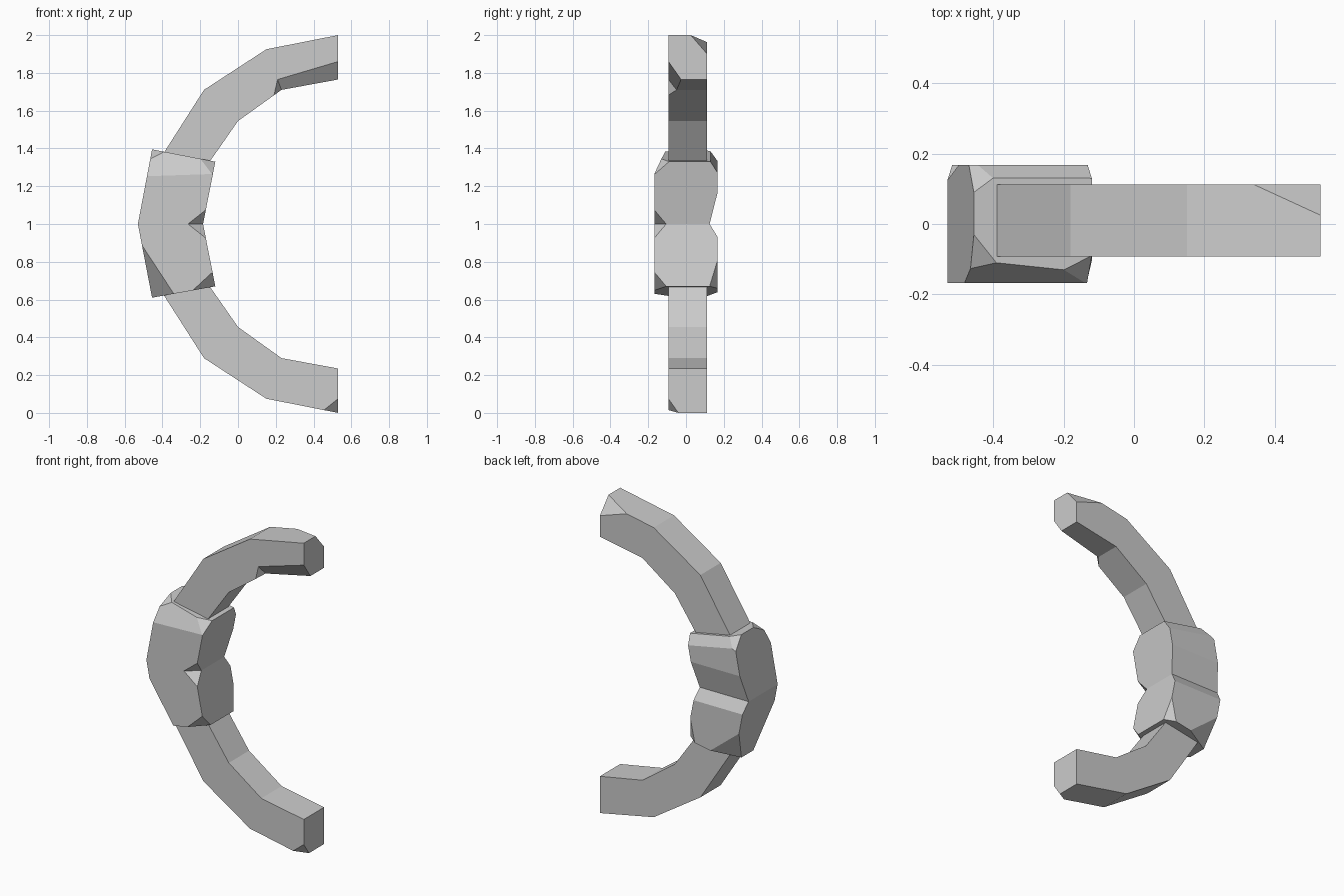
import bpy, bmesh
from mathutils import Vector

if "Cube" in bpy.data.objects:
    bpy.data.objects.remove(bpy.data.objects["Cube"])


def add_piece(bm, profile, y0, y1, cuts):
    """Convex prism from an xz profile, with corners sliced off by three-point planes."""
    p = bmesh.new()
    front = [p.verts.new((x, y0, z)) for x, z in profile]
    back = [p.verts.new((x, y1, z)) for x, z in profile]
    p.faces.new(front)
    p.faces.new(back[::-1])
    n = len(profile)
    for i in range(n):
        j = (i + 1) % n
        p.faces.new((front[i], back[i], back[j], front[j]))
    centre = sum((v.co for v in p.verts), Vector()) / (2 * n)
    for a, b, c in cuts:
        a, b, c = Vector(a), Vector(b), Vector(c)
        normal = (b - a).cross(c - a).normalized()
        if normal.dot(centre - a) > 0:
            normal = -normal
        bmesh.ops.bisect_plane(p, geom=p.verts[:] + p.edges[:] + p.faces[:], dist=0.0005,
                               plane_co=a, plane_no=normal, clear_outer=True)
        rim = [e for e in p.edges if e.is_boundary]
        if rim:
            bmesh.ops.holes_fill(p, edges=rim, sides=0)
    mesh = bpy.data.meshes.new("piece")
    p.to_mesh(mesh)
    p.free()
    bm.from_mesh(mesh)
    bpy.data.meshes.remove(mesh)


def finish(bm, name):
    """Weld the pieces, drop the inner walls and make the object."""
    bmesh.ops.remove_doubles(bm, verts=bm.verts[:], dist=0.002)
    inner = [f for f in bm.faces if all(len(e.link_faces) > 2 for e in f.edges)]
    bmesh.ops.delete(bm, geom=inner, context='FACES')
    bmesh.ops.dissolve_limit(bm, angle_limit=0.01, verts=bm.verts[:], edges=bm.edges[:])
    bmesh.ops.recalc_face_normals(bm, faces=bm.faces[:])
    mesh = bpy.data.meshes.new(name)
    bm.to_mesh(mesh)
    bm.free()
    bpy.context.collection.objects.link(bpy.data.objects.new(name, mesh))


# Curved arms: one outline, mirrored about z = 1, each with its own chipped edges
OUTER = [(-.41, 1.35), (-.18, 1.71), (.15, 1.925), (.53, 2.0)]
INNER = [(-.178, 1.29), (0, 1.545), (.23, 1.71), (.53, 1.765)]
F, B = -.093, .112
P, Q = (.2095, F, 1.765), (.23, -.05, 1.71)
upper_chips = {
    1: [(P, Q, (.19, F, 1.68))],
    2: [(P, Q, (.53, F, 1.86)),
        ((.53, .025, 2.0), (.34, B, 1.963), (.53, B, 1.90))],
}
lower_chips = {2: [((.455, F, .015), (.53, F, .075), (.53, -.04, 0))]}


def arm(name, flip, chips):
    bm = bmesh.new()
    for i in range(3):
        quad = [OUTER[i], OUTER[i + 1], INNER[i + 1], INNER[i]]
        if flip:
            quad = [(x, 2 - z) for x, z in quad]
        add_piece(bm, quad, F, B, chips.get(i, []))
    finish(bm, name)


arm("upper_arm", False, upper_chips)
arm("lower_arm", True, lower_chips)

# Grip: two chipped halves meeting at z = 1
G = .168
notch_a, notch_b = (-.265, -G, 1), (-.185, -.105, 1)
valley_a, valley_b = (-.53, .125, 1), (-.185, .125, 1)
bm = bmesh.new()
add_piece(bm, [(-.53, 1), (-.455, 1.395), (-.12, 1.33), (-.185, 1)], -G, G, [
    (notch_a, notch_b, (-.17, -G, 1.075)),
    (valley_a, valley_b, (-.15, G, 1.17)),
    ((-.13, -G, 1.265), (-.48, -G, 1.253), (-.39, -.11, 1.383)),
    ((-.40, .13, 1.385), (-.12, .13, 1.33), (-.13, G, 1.27)),
    ((-.455, -.03, 1.395), (-.39, -.11, 1.383), (-.465, -.135, 1.34)),
    ((-.455, .09, 1.395), (-.40, .13, 1.385), (-.47, G, 1.32)),
    ((-.16, -.11, 1.338), (-.12, -.09, 1.33), (-.127, -.13, 1.295)),
])
add_piece(bm, [(-.53, 1), (-.455, .61), (-.12, .67), (-.185, 1)], -G, G, [
    (notch_a, notch_b, (-.17, -G, .925)),
    (valley_a, valley_b, (-.17, G, .93)),
    ((-.51, -G, .89), (-.34, -G, .631), (-.455, -.03, .61)),
    ((-.13, -G, .75), (-.24, -G, .648), (-.12, -.105, .67)),
    ((-.49, G, .80), (-.29, G, .64), (-.455, .09, .61)),
    ((-.148, G, .81), (-.18, G, .659), (-.12, .125, .67)),
])
finish(bm, "grip")
